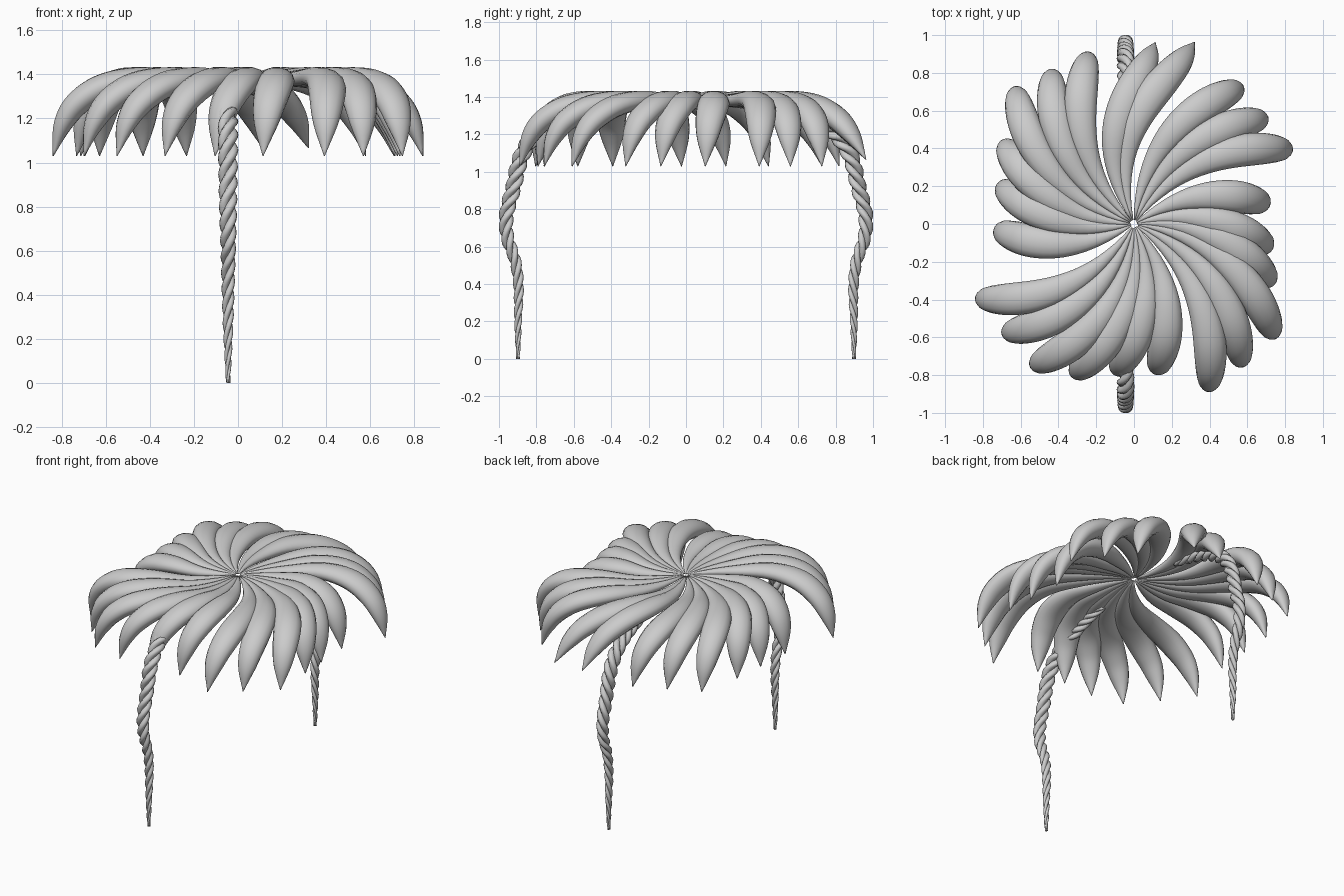
import bpy, bmesh, math
from mathutils import Vector

if "Cube" in bpy.data.objects:
    bpy.data.objects.remove(bpy.data.objects["Cube"])


def spline(points, steps):
    """Smooth Catmull-Rom sampling of points of any dimension."""
    pts = [Vector(p) for p in points]
    pts = [pts[0] * 2 - pts[1]] + pts + [pts[-1] * 2 - pts[-2]]
    out = []
    for i in range(1, len(pts) - 2):
        a, b, c, d = pts[i - 1:i + 3]
        for k in range(steps):
            t = k / steps
            out.append((b * 2 + (c - a) * t + (a * 2 - b * 5 + c * 4 - d) * t * t
                        + (b * 3 - a - c * 3 + d) * t ** 3) / 2)
    return out + [pts[-2]]


def skin(bm, rings):
    """Bridge equal rings of points into a closed tube."""
    vs = [[bm.verts.new(p) for p in ring] for ring in rings]
    n = len(vs[0])
    for a, b in zip(vs, vs[1:]):
        for j in range(n):
            bm.faces.new((a[j], a[(j + 1) % n], b[(j + 1) % n], b[j]))
    bm.faces.new(vs[0][::-1])
    bm.faces.new(vs[-1])


def finish(bm, name):
    bmesh.ops.recalc_face_normals(bm, faces=bm.faces)
    for f in bm.faces:
        f.smooth = True
    me = bpy.data.meshes.new(name)
    bm.to_mesh(me)
    bm.free()
    ob = bpy.data.objects.new(name, me)
    bpy.context.collection.objects.link(ob)
    return ob


# Lock spine: radial fraction, height, half width, half thickness
spine = spline([(.02, 1.385, .004, .005), (.30, 1.380, .042, .030),
                (.55, 1.386, .073, .048), (.75, 1.353, .086, .058),
                (.88, 1.275, .078, .058), (.95, 1.17, .055, .042),
                (.99, 1.03, .002, .002)], 5)


def lock(tip, name, flare=0):
    """One tapered lock bending outwards and down; flare kicks its tip out."""
    tip = Vector((tip[0], tip[1], 0))
    R = tip.length
    left = Vector((-tip.y, tip.x, 0)) / R
    bulge = .10 + .25 * (R - .75)
    path = []
    for s, z, w, h in spine:
        drop = min(1, max(0, (1.39 - z) / .36))
        r = s * (1 - flare * (1 - drop))
        path.append(tip * r + left * (bulge * 4 * s * (1 - s))
                    + Vector((0, 0, z + flare * .3 * drop)))
    rings = []
    for i, p in enumerate(path):
        tan = (path[min(i + 1, len(path) - 1)] - path[max(i - 1, 0)]).normalized()
        side = Vector((-tan.y, tan.x, 0)).normalized()
        up = tan.cross(side)
        w, h = spine[i][2], spine[i][3]
        rings.append([p + side * (w * math.cos(a)) + up * (h * math.sin(a))
                      for a in (2 * math.pi * k / 14 for k in range(14))])
    bm = bmesh.new()
    skin(bm, rings)
    return finish(bm, name)


# Swirling hair locks, listed by tip position counter-clockwise
tips = [(.85, .39), (.72, .56), (.59, .73), (.33, .97), (.12, .97), (-.23, .92),
        (-.43, .83), (-.63, .74), (-.70, .45), (-.72, .22), (-.74, -.02),
        (-.85, -.39), (-.71, -.58), (-.56, -.76), (-.34, -.81), (-.11, -.80),
        (.11, -.80), (.39, -.90), (.57, -.77), (.75, -.62), (.74, -.33),
        (.73, -.14), (.72, .10)]
for i, t in enumerate(tips):
    lock(t, f"hair_lock_{i + 1:02d}", .12 if i in (3, 4) else 0)

# Braid path: y, height, half width
braid = spline([(-.898, 0, .010), (-.898, .2, .021), (-.895, .38, .028),
                (-.912, .52, .032), (-.955, .65, .036), (-.960, .77, .040),
                (-.922, .92, .043), (-.885, 1.07, .045), (-.82, 1.18, .045),
                (-.71, 1.26, .042), (-.55, 1.32, .036), (-.35, 1.36, .022)], 12)


def make_braid(name, sign):
    """Three strands twisted about the braid path."""
    bm = bmesh.new()
    for s in range(3):
        rings, dist = [], 0
        for i, (y, z, w) in enumerate(braid):
            p = Vector((-.045, y, z))
            a, b = braid[max(i - 1, 0)], braid[min(i + 1, len(braid) - 1)]
            tan = Vector((0, b[0] - a[0], b[1] - a[1])).normalized()
            if i:
                dist += math.hypot(y - braid[i - 1][0], z - braid[i - 1][1])
            u = Vector((1, 0, 0))
            v = tan.cross(u)
            ang = 2 * math.pi * (dist / .23 + s / 3)
            c = p + (u * math.cos(ang) + v * math.sin(ang)) * w * .48
            ring = []
            for k in range(10):
                t = 2 * math.pi * k / 10 + ang
                q = c + (u * math.cos(t) + v * math.sin(t)) * w * .56
                ring.append(Vector((q.x, q.y * sign, max(q.z, 0))))
            rings.append(ring)
        skin(bm, rings)
    return finish(bm, name)


make_braid("front_braid", 1)
make_braid("back_braid", -1)
